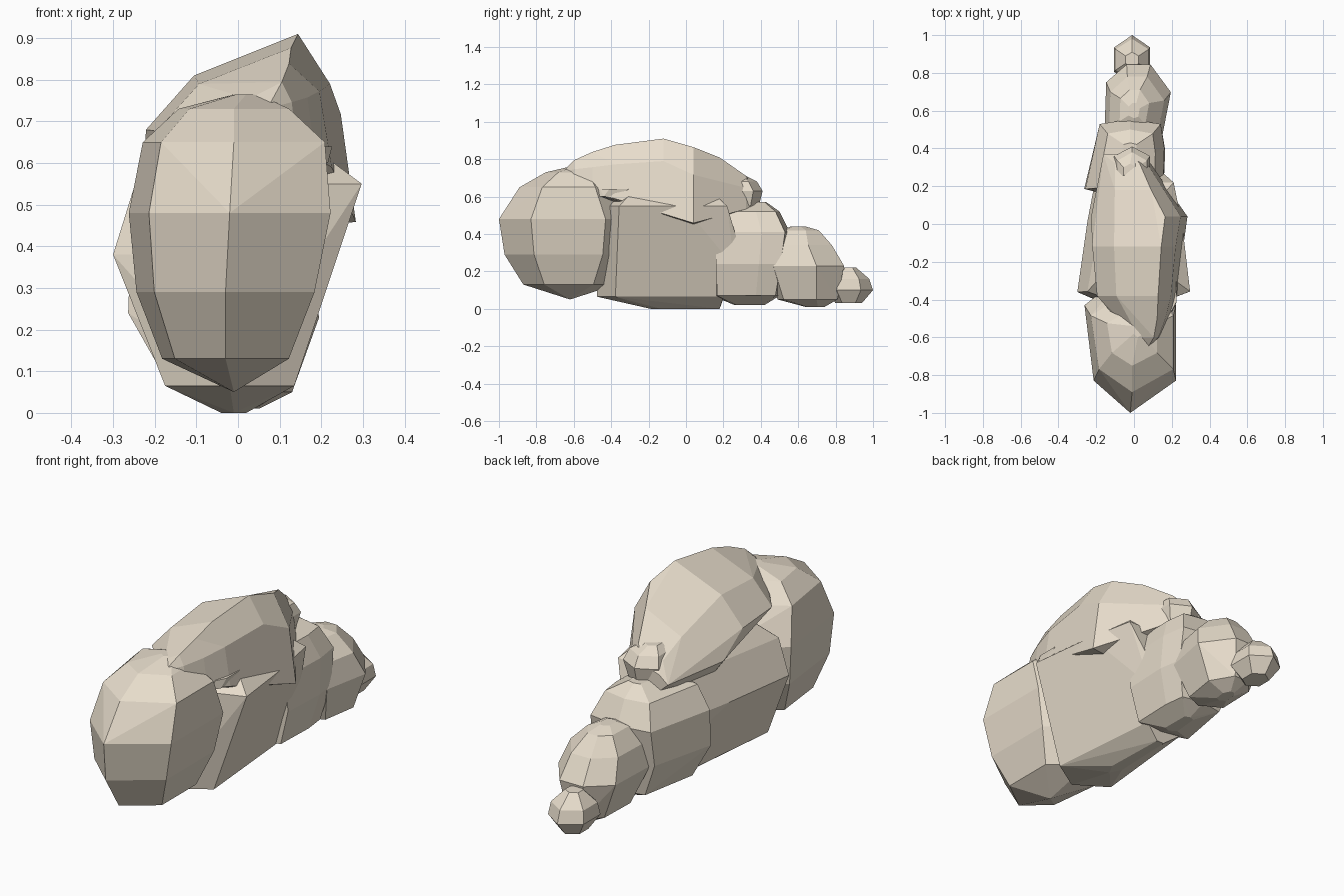
import bpy, bmesh
from math import sin, cos, pi

stone = bpy.data.materials.new("stone")
stone.diffuse_color = (0.80, 0.72, 0.60, 1)


def ring(n, start=0.0):
    """Unit polygon; the first corner points to -y when start is 0."""
    return [(sin(2 * pi * (i + start) / n), -cos(2 * pi * (i + start) / n)) for i in range(n)]


def lump(name, profile, stations, axis="z"):
    """Convex faceted lump: profile scaled and moved at each station.
    station = (position on axis, centre a, centre b, scale a, scale b)"""
    bm = bmesh.new()
    for t, ca, cb, sa, sb in stations:
        for a, b in profile:
            x, o = ca + a * sa, cb + b * sb
            bm.verts.new((x, o, t) if axis == "z" else (x, t, o))
    bmesh.ops.remove_doubles(bm, verts=bm.verts, dist=0.003)
    bmesh.ops.convex_hull(bm, input=bm.verts)
    loose = [v for v in bm.verts if not v.link_faces]
    bmesh.ops.delete(bm, geom=loose, context="VERTS")
    bmesh.ops.dissolve_limit(bm, angle_limit=0.1, verts=bm.verts, edges=bm.edges)
    bmesh.ops.recalc_face_normals(bm, faces=bm.faces)
    me = bpy.data.meshes.new(name)
    bm.to_mesh(me)
    bm.free()
    me.materials.append(stone)
    ob = bpy.data.objects.new(name, me)
    bpy.context.collection.objects.link(ob)
    return ob


hexagon = ring(6)

# Large rounded boulder at the front, its left side flaring to the back
flared = [(0, -1), (0.95, -0.55), (0.95, 0.5), (0, 1), (-0.95, 0.5), (-0.76, -0.55)]
lump("front_boulder", flared, [
    (0.05, -0.01, -0.62, 0.0, 0.0),
    (0.13, -0.03, -0.62, 0.16, 0.25),
    (0.29, -0.03, -0.62, 0.225, 0.35),
    (0.48, -0.02, -0.62, 0.255, 0.38),
    (0.65, -0.01, -0.62, 0.23, 0.27),
    (0.73, -0.01, -0.60, 0.14, 0.15),
    (0.765, 0.02, -0.56, 0.03, 0.04)])

# Main body, widest near the front and narrowing to the back
taper = [(0, -1.05), (1, -0.75), (0.85, 0.3), (0.68, 1), (-0.62, 1), (-0.8, 0.3), (-1, -0.75)]
lump("main_body", taper, [
    (0.0, -0.01, 0.0, 0.03, 0.18),
    (0.065, -0.02, -0.13, 0.155, 0.33),
    (0.22, -0.025, -0.10, 0.215, 0.36),
    (0.38, -0.03, -0.09, 0.27, 0.36),
    (0.55, 0.025, -0.11, 0.272, 0.33),
    (0.66, 0.0, -0.10, 0.15, 0.2)])

# Lopsided slab lying on top
crest = [(-0.23, 0.18), (-0.11, 0.31), (0.15, 0.41),
         (0.23, 0.29), (0.265, 0.08), (-0.12, 0.05)]
lump("top_slab", crest, [
    (-0.66, 0.07, 0.73, 0.0, 0.0),
    (-0.60, 0.06, 0.63, 0.3, 0.4),
    (-0.50, 0.04, 0.56, 0.55, 0.68),
    (-0.38, 0.0, 0.52, 0.85, 0.87),
    (-0.12, 0.0, 0.50, 0.96, 1.0),
    (0.04, 0.01, 0.36, 1.03, 1.23),
    (0.18, -0.02, 0.44, 0.74, 0.90),
    (0.32, -0.045, 0.49, 0.5, 0.54),
    (0.37, -0.07, 0.52, 0.4, 0.30)], axis="y")

# Small chip between the slab and the front boulder
lump("side_chip", hexagon, [
    (0.60, 0.19, -0.40, 0.03, 0.08),
    (0.64, 0.20, -0.36, 0.03, 0.10)])

# Small knob behind the slab
lump("small_knob", hexagon, [
    (0.55, -0.01, 0.30, 0.09, 0.09),
    (0.63, -0.01, 0.31, 0.11, 0.1),
    (0.68, -0.01, 0.29, 0.09, 0.09),
    (0.71, -0.02, 0.28, 0.04, 0.04)])

# Descending boulders toward the back
middle = [(0, -1), (0.9, -0.85), (0.95, 0.3), (0.85, 0.88), (0, 1), (-0.85, 0.88), (-1, 0), (-1.25, -0.72)]
lump("middle_boulder", middle, [
    (0.02, 0.01, 0.34, 0.03, 0.08),
    (0.07, -0.005, 0.32, 0.13, 0.18),
    (0.24, -0.02, 0.33, 0.195, 0.20),
    (0.41, -0.02, 0.34, 0.19, 0.215),
    (0.52, -0.02, 0.32, 0.14, 0.18),
    (0.57, -0.02, 0.36, 0.04, 0.07)])
back = [(0, -1), (0.75, -0.8), (1, 0.3), (0.4, 1), (-0.3, 1), (-0.9, 0.55), (-0.95, -0.65)]
lump("back_boulder", back, [
    (0.01, 0.02, 0.69, 0.03, 0.05),
    (0.05, 0.02, 0.65, 0.11, 0.16),
    (0.23, 0.015, 0.635, 0.18, 0.21),
    (0.34, 0.01, 0.60, 0.15, 0.18),
    (0.42, 0.0, 0.61, 0.08, 0.1),
    (0.44, 0.0, 0.60, 0.03, 0.04)])
lump("tail_stone", hexagon, [
    (0.03, -0.01, 0.87, 0.06, 0.07),
    (0.10, -0.01, 0.87, 0.11, 0.13),
    (0.16, -0.01, 0.87, 0.1, 0.11),
    (0.22, -0.01, 0.87, 0.04, 0.04)])
